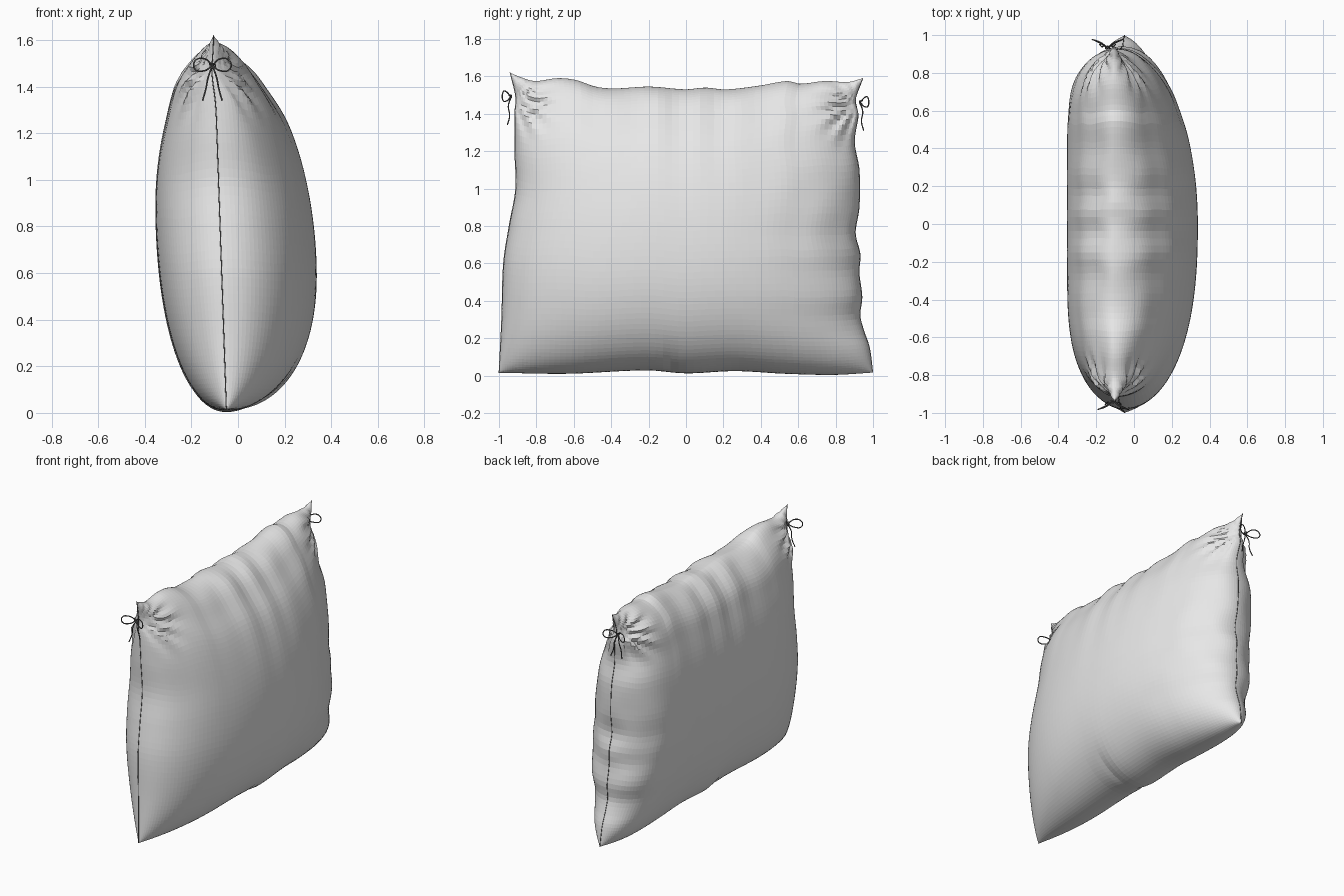
import bpy, bmesh
from math import sin, cos, pi, exp, hypot, atan2

cube = bpy.data.objects.get("Cube")
if cube:
    bpy.data.objects.remove(cube, do_unlink=True)


def material(name, value):
    mat = bpy.data.materials.new(name)
    mat.use_nodes = True
    color = (value, value, value, 1)
    mat.diffuse_color = color
    mat.node_tree.nodes["Principled BSDF"].inputs["Base Color"].default_value = color
    return mat


cloth = material("light grey cloth", 0.8)
thread = material("dark grey thread", 0.12)


def smooth_path(points, t):
    """Smooth curve through (position, value) points."""
    last = len(points) - 1
    t = min(max(t, points[0][0]), points[-1][0])
    k = 0
    while k < last - 1 and t > points[k + 1][0]:
        k += 1

    def slope(i):
        a, b = points[max(i - 1, 0)], points[min(i + 1, last)]
        return (b[1] - a[1]) / (b[0] - a[0])

    (x0, y0), (x1, y1) = points[k], points[k + 1]
    d = x1 - x0
    s = (t - x0) / d
    return (y0 * (1 + 2 * s) * (1 - s) ** 2 + slope(k) * d * s * (1 - s) ** 2
            + y1 * s * s * (3 - 2 * s) + slope(k + 1) * d * s * s * (s - 1))


# Outline of the seam
TOP = [(-.95, 1.62), (-.91, 1.6), (-.83, 1.575), (-.7, 1.59), (-.6, 1.58), (-.5, 1.545),
       (-.4, 1.535), (-.2, 1.545), (0, 1.53), (.1, 1.54), (.22, 1.53), (.4, 1.55),
       (.55, 1.575), (.62, 1.56), (.75, 1.575), (.88, 1.57), (.95, 1.59)]
BOTTOM = [(-.95, .015), (-.6, .01), (-.2, .028), (0, .012), (.25, .024), (.5, .01),
          (.75, .004), (.95, .016)]
FRONT = [(0, 1), (.3, .985), (.6, .975), (.8, .945), (1, .91), (1.2, .915),
         (1.4, .915), (1.49, .91), (1.62, .94)]
BACK = [(0, 1), (.15, .98), (.24, .95), (.32, .93), (.42, .94), (.55, .925), (.65, .93),
        (.76, .905), (.9, .925), (1.1, .925), (1.25, .9), (1.4, .92), (1.47, .905),
        (1.59, .945)]
BOWS = {-1: (-.11, -.925, 1.49), 1: (-.14, .92, 1.46)}


def bulge(t, power, fall):
    return max(0, 1 - abs(t) ** power) ** fall


def outline(u, h):
    z0, z1 = smooth_path(BOTTOM, u * .95), smooth_path(TOP, u * .95)
    z = z0 + (z1 - z0) * h
    return u * smooth_path(BACK if u > 0 else FRONT, z), z


def seam_x(h):
    return -.05 - .055 * h - .012 * exp(-((h - .9) / .06) ** 2)


def pillow_point(u, h, side):
    y, z = outline(u, h)
    if side > 0:
        c = .42
        along = bulge(u, 2, .48) if u > 0 else bulge(u, 2.4, .45)
        up = bulge((h - c) / (1 - c), 2, .5) if h > c else bulge((c - h) / c, 2.2, .45)
        depth = .41
    else:
        c = .52
        along = bulge(u, 7, .55) if u > 0 else bulge(u, 5, .6)
        up = bulge((h - c) / (1 - c), 2, .58) if h > c else bulge((c - h) / c, 2.2, .45)
        depth = .275
    full = along * up
    edge = min(1, full * 3)
    x = depth * full
    # Soft folds along the top, the back end and the bottom
    x += edge * .012 * h ** 6 * sin(22 * y + 2 * sin(5 * y))
    if u > 0:
        x += edge * .012 * u ** 8 * sin(18 * z)
        d = hypot(y - .93, z - .75)
        x += edge * .008 * cos(d * 25) * exp(-d / .2)
    x -= edge * .02 * exp(-((y + .08) / .04) ** 2 - (z / .12) ** 2)
    # Gathers around each tied corner
    for end, (_, by, bz) in BOWS.items():
        d = hypot(y - by, z - bz)
        x *= 1 - .35 * exp(-(d / .08) ** 2)
        angle = atan2(z - bz, -end * (y - by))
        x += edge * .014 * cos(13 * angle) * exp(-((d - .12) / .1) ** 2)
    return seam_x(h) + side * max(x, 0), y, z


# Pillow: two bulging sheets joined along the seam
COLS, ROWS = 76, 64
bm = bmesh.new()
for side in (-1, 1):
    grid = []
    for i in range(COLS + 1):
        u = sin(pi / 2 * (2 * i / COLS - 1))
        grid.append([bm.verts.new(pillow_point(u, (1 + sin(pi / 2 * (2 * j / ROWS - 1))) / 2, side))
                     for j in range(ROWS + 1)])
    for i in range(COLS):
        for j in range(ROWS):
            quad = [grid[i][j], grid[i + 1][j], grid[i + 1][j + 1], grid[i][j + 1]]
            bm.faces.new(quad[::side])
bmesh.ops.remove_doubles(bm, verts=bm.verts[:], dist=.0001)
bmesh.ops.recalc_face_normals(bm, faces=bm.faces[:])
mesh = bpy.data.meshes.new("pillow")
bm.to_mesh(mesh)
bm.free()
mesh.materials.append(cloth)
bpy.context.collection.objects.link(bpy.data.objects.new("pillow", mesh))


def cord(name, paths, radius):
    curve = bpy.data.curves.new(name, "CURVE")
    curve.dimensions = "3D"
    curve.bevel_depth = radius
    curve.bevel_resolution = 1
    curve.resolution_u = 5
    curve.use_fill_caps = True
    for path in paths:
        spline = curve.splines.new("BEZIER")
        spline.bezier_points.add(len(path) - 1)
        for point, co in zip(spline.bezier_points, path):
            point.co = co
            point.handle_left_type = point.handle_right_type = "AUTO"
    curve.materials.append(thread)
    bpy.context.collection.objects.link(bpy.data.objects.new(name, curve))


# Bow as offsets sideways, outward and up: two loops and two tails
LOOP = [(0, .01, 0), (.035, .04, .03), (.075, .055, .02), (.075, .055, -.015),
        (.035, .035, -.022), (0, .01, 0)]
TAIL = [(0, .01, 0), (.018, .025, -.05), (.028, .018, -.1), (.042, .03, -.15)]
KNOT = [(-.012, .008, .008), (0, .022, .01), (.012, .008, 0), (0, .02, -.01), (-.012, .008, .008)]

for end, name in ((-1, "front"), (1, "back")):
    bx, by, bz = BOWS[end]
    paths = [[(bx + m * a, by + end * b, bz + c) for a, b, c in part]
             for part in (LOOP, TAIL) for m in (-1, 1)]
    paths.append([(bx + a, by + end * b, bz + c) for a, b, c in KNOT])
    cord(name + "_bow", paths, .0035)
    # Stitched seam line running up the end
    line = []
    for k in range(41):
        y, z = outline(end, k / 40)
        line.append((seam_x(k / 40), y, z))
    cord(name + "_seam", [line], .0025)
